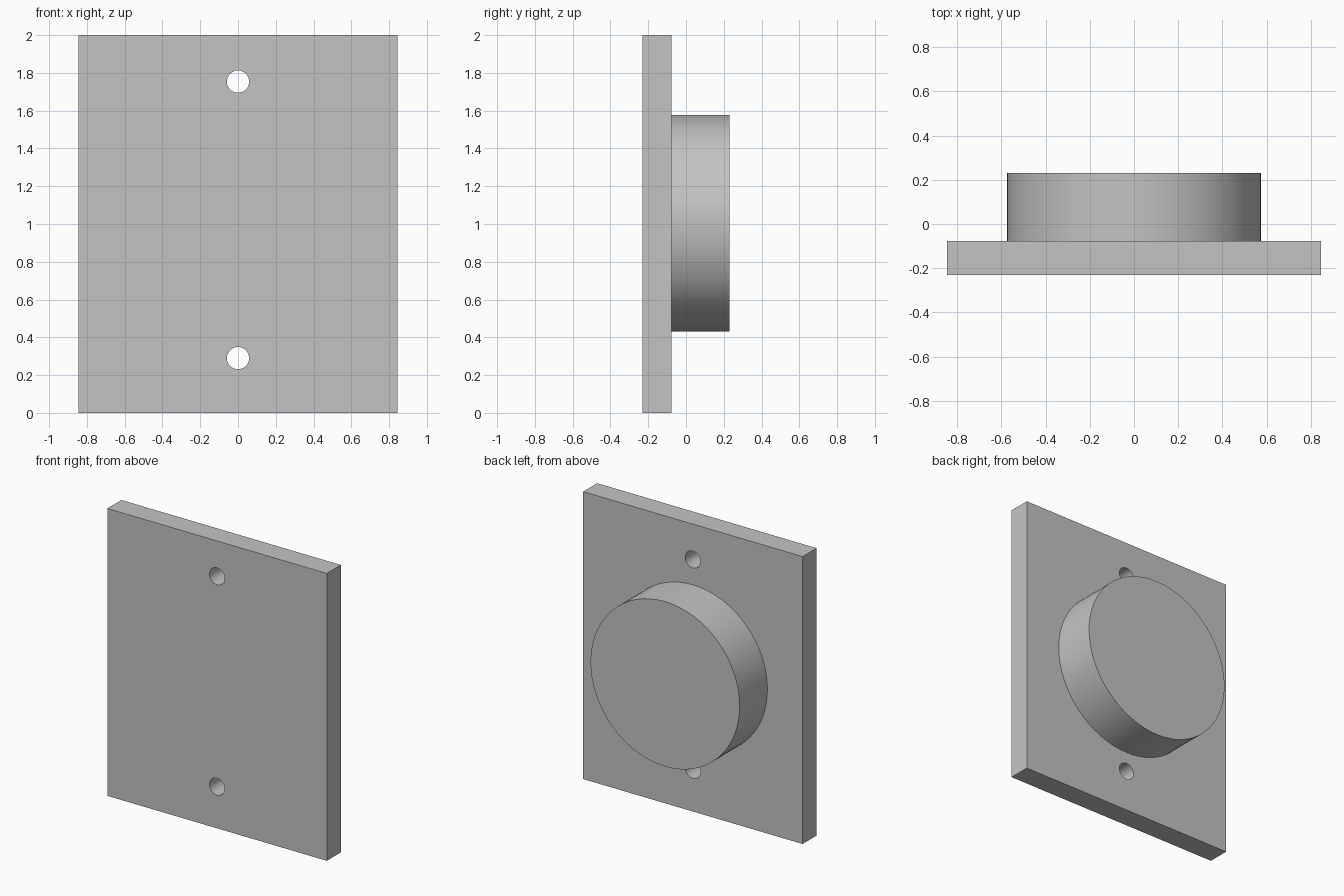
import bpy
import math

if "Cube" in bpy.data.objects:
    bpy.data.objects.remove(bpy.data.objects["Cube"], do_unlink=True)

WIDTH, HEIGHT = 1.69, 2.0
FRONT, SEAM, BACK = -0.23, -0.076, 0.23

grey = bpy.data.materials.new("light_grey")
grey.use_nodes = True
grey.diffuse_color = (0.55, 0.55, 0.55, 1)
grey.node_tree.nodes["Principled BSDF"].inputs["Base Color"].default_value = (0.55, 0.55, 0.55, 1)


def cylinder(name, radius, y0, y1, z, sides):
    """Cylinder whose axis runs front to back."""
    bpy.ops.mesh.primitive_cylinder_add(
        vertices=sides, radius=radius, depth=y1 - y0,
        location=(0, (y0 + y1) / 2, z), rotation=(math.pi / 2, 0, 0))
    obj = bpy.context.object
    obj.name = name
    obj.data.materials.append(grey)
    return obj


def smooth(obj):
    bpy.ops.object.select_all(action="DESELECT")
    obj.select_set(True)
    bpy.context.view_layer.objects.active = obj
    bpy.ops.object.shade_smooth_by_angle(angle=math.radians(30))


# Flat rectangular plate
bpy.ops.mesh.primitive_cube_add(size=1, location=(0, (FRONT + SEAM) / 2, HEIGHT / 2))
plate = bpy.context.object
plate.name = "mounting_plate"
plate.scale = (WIDTH, SEAM - FRONT, HEIGHT)
bpy.ops.object.transform_apply(location=False, rotation=False, scale=True)
plate.data.materials.append(grey)

# Two screw holes drilled through the plate
for label, z in (("upper", 1.754), ("lower", 0.29)):
    cutter = cylinder(label + "_hole_cutter", 0.059, FRONT - 0.1, SEAM + 0.1, z, 32)
    bpy.ops.object.select_all(action="DESELECT")
    plate.select_set(True)
    bpy.context.view_layer.objects.active = plate
    cut = plate.modifiers.new(label + "_hole", "BOOLEAN")
    cut.operation = "DIFFERENCE"
    cut.solver = "EXACT"
    cut.object = cutter
    bpy.ops.object.modifier_apply(modifier=cut.name)
    bpy.data.objects.remove(cutter, do_unlink=True)
smooth(plate)

# Solid round boss on the back
boss = cylinder("round_boss", 0.574, SEAM, BACK, 1.004, 64)
smooth(boss)
